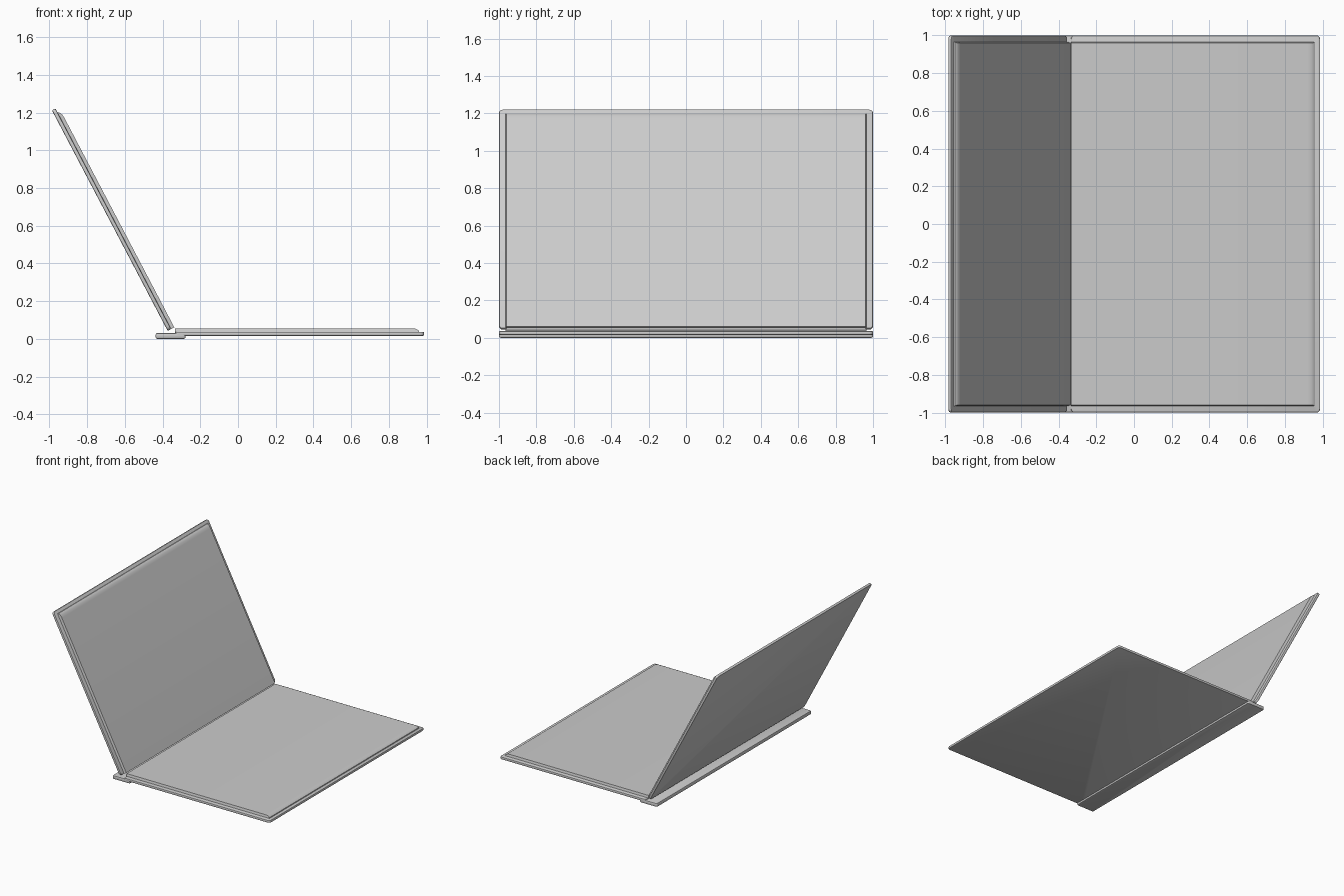
import bpy, bmesh, math
from mathutils import Matrix, Vector

if "Cube" in bpy.data.objects:
    bpy.data.objects.remove(bpy.data.objects["Cube"])


def finish(name, bm, matrix=None):
    bmesh.ops.recalc_face_normals(bm, faces=bm.faces)
    if matrix:
        bm.transform(matrix)
    mesh = bpy.data.meshes.new(name)
    bm.to_mesh(mesh)
    bm.free()
    ob = bpy.data.objects.new(name, mesh)
    bpy.context.collection.objects.link(ob)
    bpy.context.view_layer.objects.active = ob
    ob.select_set(True)
    bpy.ops.object.shade_smooth_by_angle(angle=math.radians(35))
    ob.select_set(False)
    return ob


def board(name, x0, x1, z0, z1, corner, edge, matrix=None):
    """Thin plate with rounded plan corners and softened rims."""
    bm = bmesh.new()
    bmesh.ops.create_cube(bm, size=1)
    bm.transform(Matrix.Translation(((x0 + x1) / 2, 0, (z0 + z1) / 2))
                 @ Matrix.Diagonal((x1 - x0, 2, z1 - z0, 1)))
    uprights = [e for e in bm.edges
                if abs(e.verts[0].co.z - e.verts[1].co.z) > 1e-4]
    bmesh.ops.bevel(bm, geom=uprights, offset=corner, segments=4,
                    profile=0.5, affect='EDGES')
    rims = [e for e in bm.edges
            if abs(e.verts[0].co.z - e.verts[1].co.z) < 1e-5]
    bmesh.ops.bevel(bm, geom=rims, offset=edge, segments=2,
                    profile=0.5, affect='EDGES')
    return finish(name, bm, matrix)


def pages(name, matrix):
    """Page block: rounded fore edge, sides drawn in slightly at the top."""
    profile = [(0, 0.020), (1.296, 0.020), (1.294, 0.027), (1.286, 0.033),
               (1.275, 0.038), (1.255, 0.040), (0, 0.040)]
    bm = bmesh.new()
    ends = []
    for side in (-1, 1):
        ring = [bm.verts.new((x, side * (0.966 if z < 0.03 else 0.961), z))
                for x, z in profile]
        bm.faces.new(ring)
        ends.append(ring)
    a, b = ends
    n = len(profile)
    for i in range(n):
        j = (i + 1) % n
        bm.faces.new((a[i], a[j], b[j], b[i]))
    return finish(name, bm, matrix)


# Local frames of the flat half and the raised half (x runs away from spine)
flat = Matrix.Translation((-0.335, 0, 0.016))
along = Vector((-0.614, 0, 1.17)).normalized()
inward = Vector((along.z, 0, -along.x))
raised = Matrix.Translation((-0.373, 0, 0.042)) @ Matrix(
    (along, inward.cross(along), inward)).transposed().to_4x4()

for label, frame in (("lower", flat), ("raised", raised)):
    board(label + "_cover", 0, 1.322, 0, 0.021, 0.02, 0.006, frame)
    pages(label + "_pages", frame)

# Spine strip under the hinge
board("spine", -0.437, -0.278, 0, 0.031, 0.012, 0.009)
